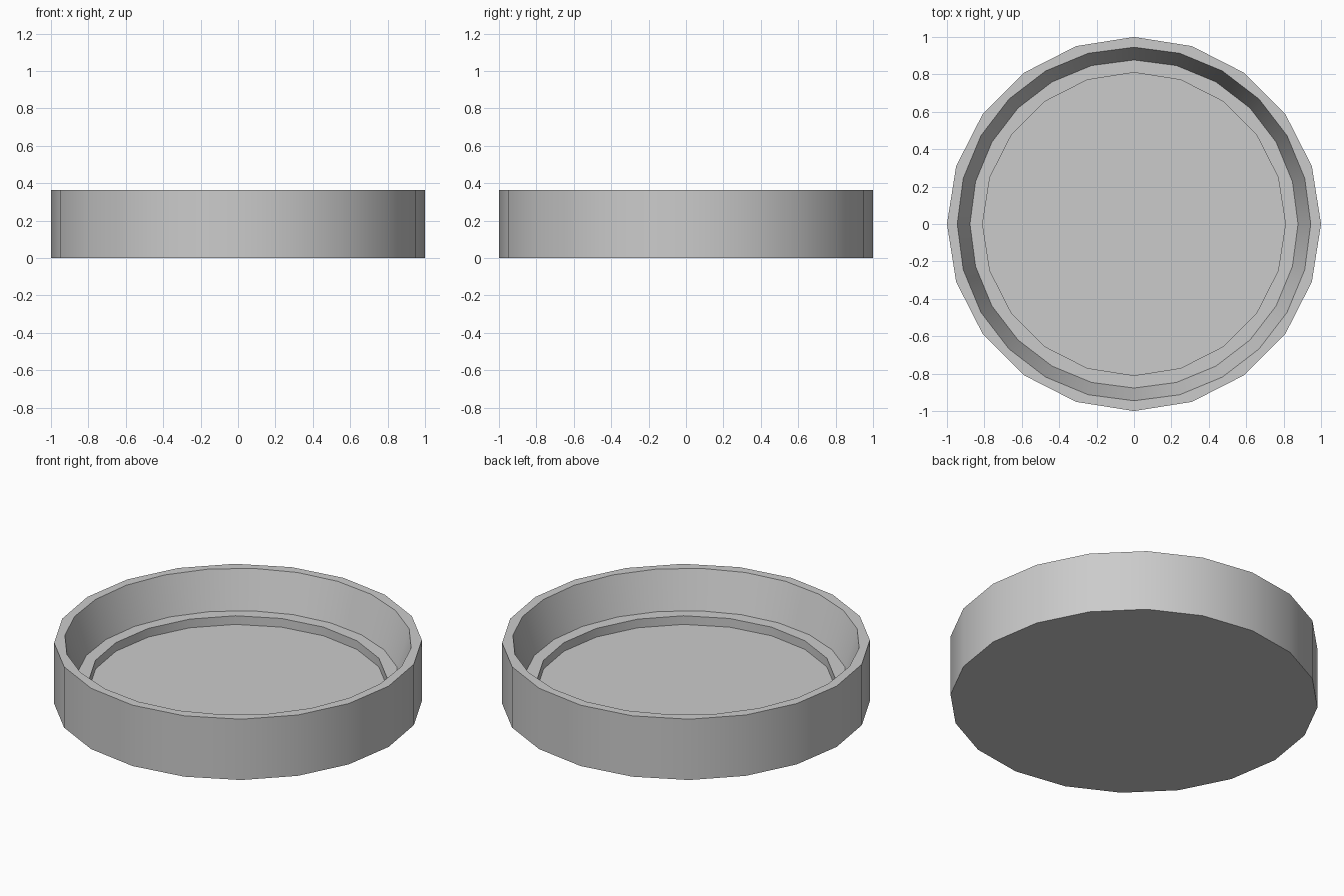
import bpy
import bmesh
from math import cos, sin, tau, radians

cube = bpy.data.objects.get("Cube")
if cube:
    bpy.data.objects.remove(cube, do_unlink=True)

OUTER_SIDES, INNER_SIDES = 20, 24
HEIGHT, LEDGE_Z, FLOOR_Z = 0.365, 0.142, 0.09

# Plain grey material
grey = bpy.data.materials.new("light_grey")
grey.use_nodes = True
colour = (0.6, 0.6, 0.6, 1.0)
grey.diffuse_color = colour
grey.node_tree.nodes["Principled BSDF"].inputs["Base Color"].default_value = colour

bm = bmesh.new()


def ring(radius, z, sides):
    angles = [tau * i / sides for i in range(sides)]
    return [bm.verts.new((radius * cos(a), radius * sin(a), z)) for a in angles]


def pairs(loop):
    return zip(loop, loop[1:] + loop[:1])


def wall(lower, upper):
    for (a, b), (c, d) in zip(pairs(lower), pairs(upper)):
        bm.faces.new((a, b, d, c))


def flat_band(outer, inner):
    edges = [bm.edges.get(p) for loop in (outer, inner) for p in pairs(loop)]
    bmesh.ops.triangle_fill(bm, edges=edges, normal=(0, 0, 1), use_beauty=True)


base = ring(1.0, 0.0, OUTER_SIDES)
rim_outer = ring(1.0, HEIGHT, OUTER_SIDES)
rim_inner = ring(0.945, HEIGHT, INNER_SIDES)
ledge_outer = ring(0.877, LEDGE_Z, INNER_SIDES)
ledge_inner = ring(0.81, LEDGE_Z, OUTER_SIDES)
floor_edge = ring(0.81, FLOOR_Z, OUTER_SIDES)

# Outer wall, sloping inner wall and the small step
wall(base, rim_outer)
wall(ledge_outer, rim_inner)
wall(floor_edge, ledge_inner)

# Underside and recessed floor
bm.faces.new(base)
bm.faces.new(floor_edge)

# Flat rim and ledge
flat_band(rim_outer, rim_inner)
flat_band(ledge_outer, ledge_inner)

bmesh.ops.recalc_face_normals(bm, faces=bm.faces[:])
mesh = bpy.data.meshes.new("round_tray")
bm.to_mesh(mesh)
bm.free()
mesh.materials.append(grey)

tray = bpy.data.objects.new("round_tray", mesh)
bpy.context.collection.objects.link(tray)

# Smooth walls with crisp rims
bpy.ops.object.select_all(action='DESELECT')
tray.select_set(True)
bpy.context.view_layer.objects.active = tray
bpy.ops.object.shade_smooth_by_angle(angle=radians(30))
